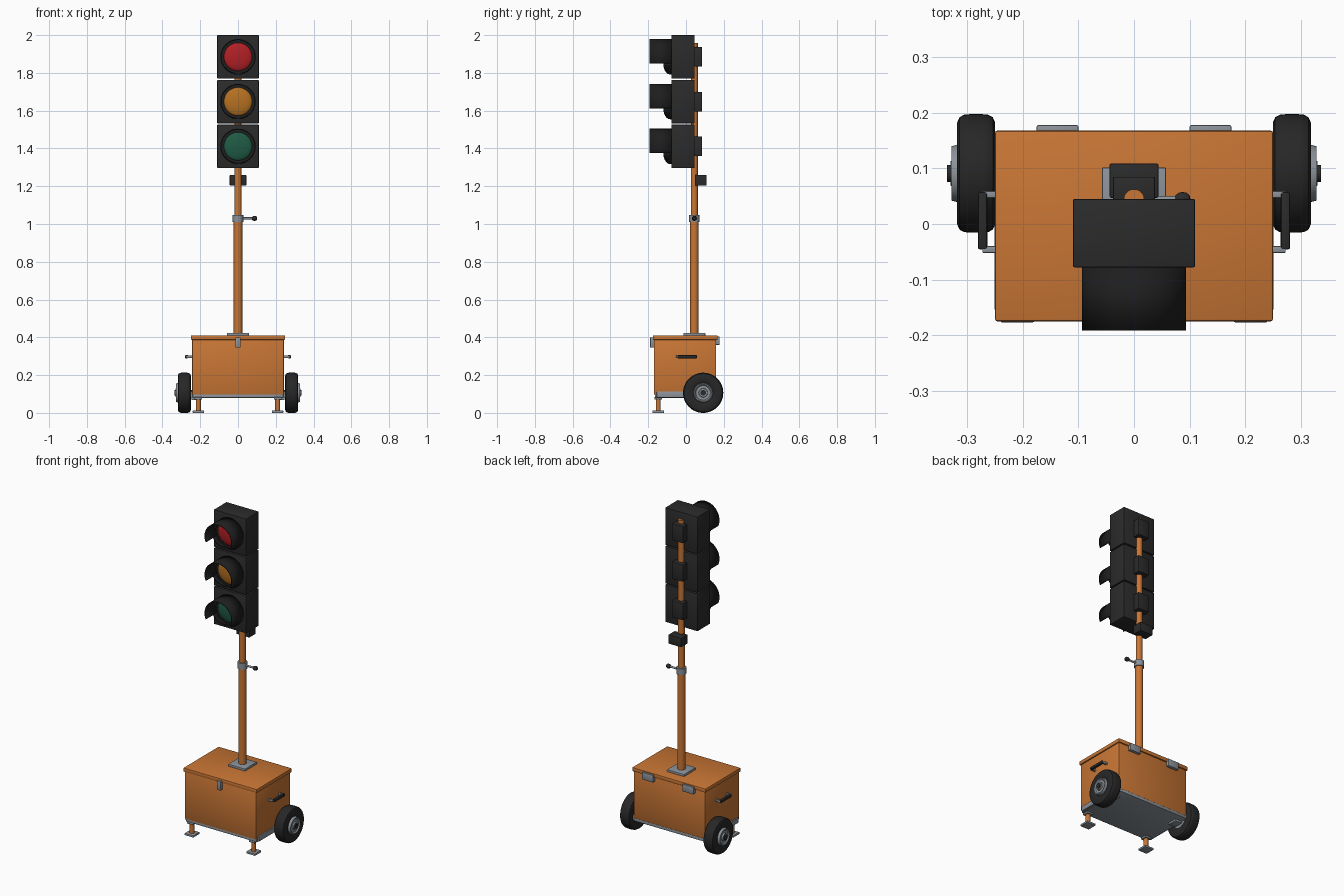
import bpy, bmesh, math
from mathutils import Matrix, Vector

if "Cube" in bpy.data.objects:
    bpy.data.objects.remove(bpy.data.objects["Cube"])


def mat(name, r, g, b):
    m = bpy.data.materials.new(name)
    m.diffuse_color = (r, g, b, 1)
    m.use_nodes = True
    m.node_tree.nodes["Principled BSDF"].inputs["Base Color"].default_value = m.diffuse_color
    return m


ORANGE = mat("orange_paint", 0.58, 0.18, 0.035)
GREY = mat("grey_metal", 0.26, 0.29, 0.32)
BLACK = mat("black_housing", 0.024, 0.024, 0.024)
DARK = mat("dark_visor", 0.013, 0.013, 0.014)
RUBBER = mat("tyre_rubber", 0.02, 0.02, 0.02)
RED = mat("red_lens", 0.45, 0.014, 0.018)
AMBER = mat("amber_lens", 0.47, 0.165, 0.015)
GREEN = mat("green_lens", 0.014, 0.105, 0.058)


def finish(name, bm, material, smooth=True):
    bmesh.ops.recalc_face_normals(bm, faces=bm.faces)
    me = bpy.data.meshes.new(name)
    bm.to_mesh(me)
    bm.free()
    me.materials.append(material)
    if smooth:
        me.shade_smooth()
        me.set_sharp_from_angle(angle=math.radians(35))
    ob = bpy.data.objects.new(name, me)
    bpy.context.collection.objects.link(ob)
    return ob


def box(name, x, y, z, material, bevel=0.003):
    """Bevelled box from (min, max) pairs."""
    bm = bmesh.new()
    bmesh.ops.create_cube(bm, size=1)
    for v in bm.verts:
        v.co = Vector([(p[0] + p[1]) / 2 + c * (p[1] - p[0])
                       for p, c in zip((x, y, z), v.co)])
    if bevel:
        bmesh.ops.bevel(bm, geom=bm.edges[:], offset=bevel, segments=2,
                        profile=0.5, affect='EDGES')
    return finish(name, bm, material)


AXES = {'Z': Matrix(), 'X': Matrix.Rotation(math.pi / 2, 4, 'Y'),
        '-X': Matrix.Rotation(-math.pi / 2, 4, 'Y'),
        '-Y': Matrix.Rotation(math.pi / 2, 4, 'X')}


def lathe(name, profile, centre, axis, material, n=40):
    """Spin (radius, height) points about an axis through centre."""
    bm = bmesh.new()
    vs = [bm.verts.new((r, 0, h)) for r, h in profile]
    es = [bm.edges.new(p) for p in zip(vs, vs[1:])]
    bmesh.ops.spin(bm, geom=vs + es, axis=(0, 0, 1), cent=(0, 0, 0),
                   angle=math.tau, steps=n)
    bmesh.ops.remove_doubles(bm, verts=bm.verts, dist=1e-5)
    bm.transform(Matrix.Translation(centre) @ AXES[axis])
    return finish(name, bm, material)


def rod(name, r, h0, h1, centre, axis, material, n=32):
    return lathe(name, [(0, h0), (r, h0), (r, h1), (0, h1)], centre, axis, material, n)


def span(s, a, b):
    return (min(s * a, s * b), max(s * a, s * b))


# Equipment box
box("box_body", (-0.243, 0.243), (-0.17, 0.16), (0.097, 0.39), ORANGE)
box("box_lid", (-0.25, 0.25), (-0.175, 0.168), (0.387, 0.411), ORANGE, 0.004)
box("base_plate", (-0.24, 0.24), (-0.165, 0.16), (0.08, 0.098), GREY, 0.002)
box("front_latch", (-0.013, 0.013), (-0.19, -0.168), (0.345, 0.4), GREY)

for side, s in (("left", -1), ("right", 1)):
    # Frame rail, hinge and axle bracket
    box(side + "_rail", span(s, 0.235, 0.251), (-0.155, 0.158), (0.082, 0.113), GREY, 0.002)
    box(side + "_hinge", span(s, 0.1, 0.175), (0.155, 0.178), (0.36, 0.405), GREY)
    box(side + "_axle_bracket", span(s, 0.2, 0.247), (0.06, 0.12), (0.068, 0.085), GREY, 0.002)

    # Front support leg
    rod(side + "_leg", 0.013, 0.008, 0.085, (s * 0.21, -0.147, 0), 'Z', ORANGE, 20)
    box(side + "_leg_foot", span(s, 0.18, 0.24), (-0.177, -0.117), (0, 0.012), GREY, 0.002)
    box(side + "_leg_mount", span(s, 0.19, 0.23), (-0.167, -0.127), (0.07, 0.083), GREY, 0.002)

    # Carry handle
    for y in (-0.046, 0.053):
        box(side + "_handle_mount", span(s, 0.24, 0.273), (y - 0.006, y + 0.006),
            (0.291, 0.304), GREY, 0.002)
    box(side + "_handle_grip", span(s, 0.264, 0.281), (-0.046, 0.058), (0.289, 0.306), BLACK, 0.004)

    # Wheel: tyre, hub and cap
    c, ax = (0, 0.091, 0.1065), 'X' if s > 0 else '-X'
    tyre = [(0.05, 0.252), (0.092, 0.25), (0.101, 0.254), (0.1055, 0.262), (0.1065, 0.272),
            (0.1065, 0.296), (0.1055, 0.306), (0.101, 0.314), (0.092, 0.318),
            (0.062, 0.318), (0.05, 0.312), (0.05, 0.252)]
    lathe(side + "_tyre", tyre, c, ax, RUBBER, 48)
    hub = [(0, 0.248), (0.052, 0.253), (0.052, 0.316), (0.049, 0.328), (0.044, 0.328),
           (0.038, 0.322), (0.024, 0.322), (0.022, 0.33), (0, 0.33)]
    lathe(side + "_wheel_hub", hub, c, ax, GREY)
    rod(side + "_axle_cap", 0.015, 0.22, 0.336, c, ax, BLACK, 24)

# Telescopic mast
MY = 0.044
box("mast_base_plate", (-0.058, 0.058), (MY - 0.058, MY + 0.058), (0.408, 0.424), GREY)
rod("lower_mast", 0.0225, 0.42, 1.03, (0, MY, 0), 'Z', ORANGE)
rod("upper_mast", 0.0185, 1.0, 1.957, (0, MY, 0), 'Z', ORANGE)
rod("mast_clamp", 0.028, 1.01, 1.048, (0, MY, 0), 'Z', GREY)
rod("clamp_lever", 0.006, 0.02, 0.085, (0, MY, 1.03), 'X', GREY, 16)
knob = [(0, 0.073), (0.008, 0.075), (0.0125, 0.081), (0.0135, 0.087),
        (0.0125, 0.094), (0.008, 0.1), (0, 0.102)]
lathe("clamp_knob", knob, (0, MY, 1.03), 'X', BLACK, 20)
box("control_box", (-0.044, 0.044), (0.047, 0.109), (1.204, 1.26), BLACK)


def visor(name, z):
    """Tube that is long over the top and short beneath the lens."""
    bm = bmesh.new()
    n, r, rows = 72, 0.091, []
    cut = math.radians(-23)
    # the cut angle appears twice per side so the edge steps sharply
    angles = [cut + (math.pi - 2 * cut) * i / 48 for i in range(49)]
    low = [math.pi - cut + (math.pi + 2 * cut) * i / 24 for i in range(25)]
    steps = [(a, 0.114) for a in angles]
    for a in low:
        t = (-math.sin(a) - 0.39) / 0.61
        steps.append((a, 0.006 + 0.036 * math.sqrt(max(0, 1 - t * t))))
    for a, length in steps:
        x, h = r * math.cos(a), z + r * math.sin(a)
        rows.append([bm.verts.new((x, -0.078 - d, h)) for d in (-0.005, length)])
    for p, q in zip(rows, rows[1:]):
        if (p[0].co - q[0].co).length > 1e-5:
            bm.faces.new((p[0], q[0], q[1], p[1]))
    ob = finish(name, bm, DARK)
    m = ob.modifiers.new("thickness", 'SOLIDIFY')
    m.thickness = 0.005
    m.offset = 0
    return ob


# Signal heads: housing, rim, domed lens, visor and rear bracket
for label, z, colour in (("red", 1.885, RED), ("amber", 1.648, AMBER), ("green", 1.411, GREEN)):
    box(label + "_housing", (-0.11, 0.11), (-0.078, 0.045), (z - 0.115, z + 0.115), BLACK)
    lathe(label + "_rim", [(0.074, 0.07), (0.074, 0.086), (0.09, 0.086), (0.09, 0.07)],
          (0, 0, z), '-Y', DARK, 48)
    dome = [(0.076, 0.076)] + [(0.076 * math.cos(a), 0.082 + 0.02 * math.sin(a))
                               for a in [math.pi / 2 * i / 8 for i in range(9)]]
    lathe(label + "_lens", dome, (0, 0, z), '-Y', colour, 48)
    visor(label + "_visor", z)
    box(label + "_bracket", (-0.038, 0.038), (0.04, 0.085), (z - 0.052, z + 0.052), BLACK)
